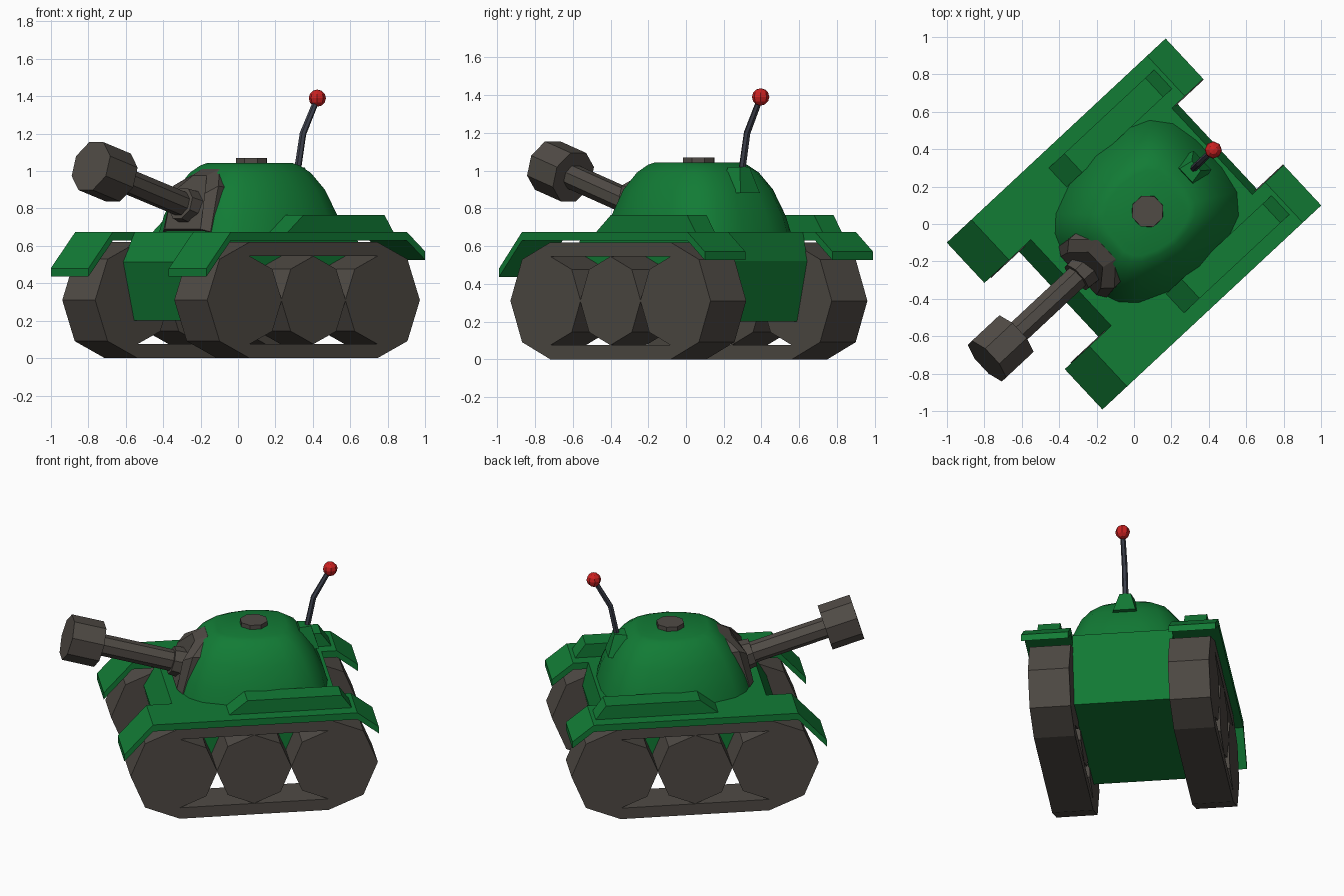
import bpy, bmesh, math
from mathutils import Matrix, Vector

if "Cube" in bpy.data.objects:
    bpy.data.objects.remove(bpy.data.objects["Cube"])

# The tank is built along local x (front at -x) and then turned in plan
TURN = Matrix.Rotation(math.radians(43), 4, 'Z')


def material(name, rgb):
    m = bpy.data.materials.new(name)
    m.diffuse_color = (*rgb, 1)
    m.use_nodes = True
    m.node_tree.nodes["Principled BSDF"].inputs["Base Color"].default_value = m.diffuse_color
    return m


GREEN = material("green paint", (0.006, 0.2, 0.036))
METAL = material("dark metal", (0.08, 0.07, 0.06))
RED = material("red", (0.6, 0.015, 0.015))
STEEL = material("blue grey steel", (0.045, 0.05, 0.07))


def finish(name, bm, mat):
    bmesh.ops.recalc_face_normals(bm, faces=bm.faces)
    mesh = bpy.data.meshes.new(name)
    bm.to_mesh(mesh)
    bm.free()
    mesh.materials.append(mat)
    ob = bpy.data.objects.new(name, mesh)
    bpy.context.collection.objects.link(ob)
    ob.matrix_world = TURN
    return ob


def loft(name, rings, mat, closed=False):
    """Skin a list of equal-length rings; cap the ends, or join last to first."""
    bm = bmesh.new()
    vs = [[bm.verts.new(p) for p in r] for r in rings]
    n = len(rings[0])
    pairs = list(zip(vs, vs[1:])) + ([(vs[-1], vs[0])] if closed else [])
    for a, b in pairs:
        for i in range(n):
            j = (i + 1) % n
            bm.faces.new((a[i], a[j], b[j], b[i]))
    if not closed:
        bm.faces.new(vs[0])
        bm.faces.new(vs[-1])
    return finish(name, bm, mat)


def extrude(name, profile, y0, y1, mat):
    """Side profile of (x, z) points, extruded across y."""
    return loft(name, [[(x, y, z) for x, z in profile] for y in (y0, y1)], mat)


def tube(name, path, radii, sides, mat):
    """Round bar along a path lying in the centre plane."""
    rings = []
    for k, (p, r) in enumerate(zip(path, radii)):
        a, b = Vector(path[max(k - 1, 0)]), Vector(path[min(k + 1, len(path) - 1)])
        d = (b - a).normalized()
        up = Vector((0, 1, 0)).cross(d)
        ring = []
        for i in range(sides):
            t = 2 * math.pi * (i + 0.5) / sides
            ring.append(Vector(p) + r * (math.cos(t) * up + math.sin(t) * Vector((0, 1, 0))))
        rings.append(ring)
    return loft(name, rings, mat)


def octagon(cx, r, cz=0.31):
    return [(cx + r * math.cos(k * math.pi / 4), cz + r * math.sin(k * math.pi / 4))
            for k in range(8)]


# Hull
extrude("hull", [(-.46, .675), (-.55, .515), (-.47, .2), (.53, .2), (.608, .52), (.57, .675)],
        -.315, .315, GREEN)

# Running gear and fenders on both sides
WHEELS = (-.445, .022, .49)
fender_top = [(-.8, .48), (-.62, .675), (.665, .675), (.8, .57)]
fender = fender_top + [(x, z - .045) for x, z in reversed(fender_top)]


def track_loop(r):
    front, back = octagon(WHEELS[0], r), octagon(WHEELS[2], r)
    return [back[6], back[7], back[0], back[1], back[2]] + front[2:7]


for s, side in ((1, "left"), (-1, "right")):
    y0, y1 = .31 * s, .568 * s
    outer, inner = track_loop(.31), track_loop(.235)
    loft(side + "_track", [[(x, y, z) for x, z in loop] for loop, y in
                           ((outer, y0), (outer, y1), (inner, y1), (inner, y0))],
         METAL, closed=True)
    for i, cx in enumerate(WHEELS):
        extrude(f"{side}_wheel_{i}", octagon(cx, .235), y0, y1, METAL)
    extrude(side + "_fender", fender, .315 * s, .61 * s, GREEN)
    extrude(side + "_stowage_box", [(-.135, .67), (-.015, .765), (.577, .765), (.645, .67)],
            .39 * s, .53 * s, GREEN)

# Turret dome: rounded outline shrinking with height
half = [(-.385, .15), (-.345, .25), (-.27, .325), (-.1, .395), (.1, .43), (.31, .403),
        (.44, .35), (.52, .25), (.55, .1)]
outline = half + [(x, -y) for x, y in reversed(half)]
levels = ((.67, 1), (.76, .945), (.9, .81), (.99, .66), (1.03, .54), (1.042, .47))
turret = loft("turret", [[(.08 + (x - .08) * s, y * s, z) for x, y in outline]
                         for z, s in levels], GREEN)
bpy.context.view_layer.objects.active = turret
turret.select_set(True)
bpy.ops.object.shade_smooth_by_angle(angle=math.radians(40))


# Gun mantlet: bevelled plate against the turret front
def plate(points):
    return [(x, y, z) for x, y, z in points] + [(x, -y, z) for x, y, z in reversed(points)]


loft("gun_mantlet", [
    plate([(-.2, .18, .675), (-.15, .17, .9), (-.12, .07, .99)]),
    plate([(-.375, .187, .675), (-.31, .178, .92), (-.2, .07, 1.01)]),
    plate([(-.405, .14, .69), (-.365, .13, .88), (-.28, .055, .975)])], METAL)

# Gun: collar, barrel and muzzle share one raised axis
SLOPE = .306


def gun(x):
    return (x, 0, .815 + SLOPE * (-.383 - x))


tube("gun_collar", [gun(-.32), gun(-.42)], (.1, .09), 8, METAL)
tube("gun_barrel", [gun(-.36), gun(-.92)], (.068, .068), 8, METAL)
tube("gun_muzzle", [gun(-.875), gun(-1.075)], (.145, .145), 8, METAL)

# Hatch on the turret roof
tube("hatch", [(.099, 0, 1.02), (.099, 0, 1.07)], (.09, .088), 8, METAL)

# Antenna with its foot and ball tip
loft("antenna_foot", [
    [(.36, -.1, .88), (.5, -.07, .88), (.5, .07, .88), (.36, .1, .88)],
    [(.38, -.05, 1.02), (.455, -.035, 1.02), (.455, .035, 1.02), (.38, .05, 1.02)]], GREEN)
tube("antenna", [(.43, 0, .98), (.475, 0, 1.2), (.575, 0, 1.38)], (.019, .018, .016), 6, STEEL)
bm = bmesh.new()
bmesh.ops.create_uvsphere(bm, u_segments=8, v_segments=6, radius=.046,
                          matrix=Matrix.Translation((.58, 0, 1.39)))
finish("antenna_ball", bm, RED)
